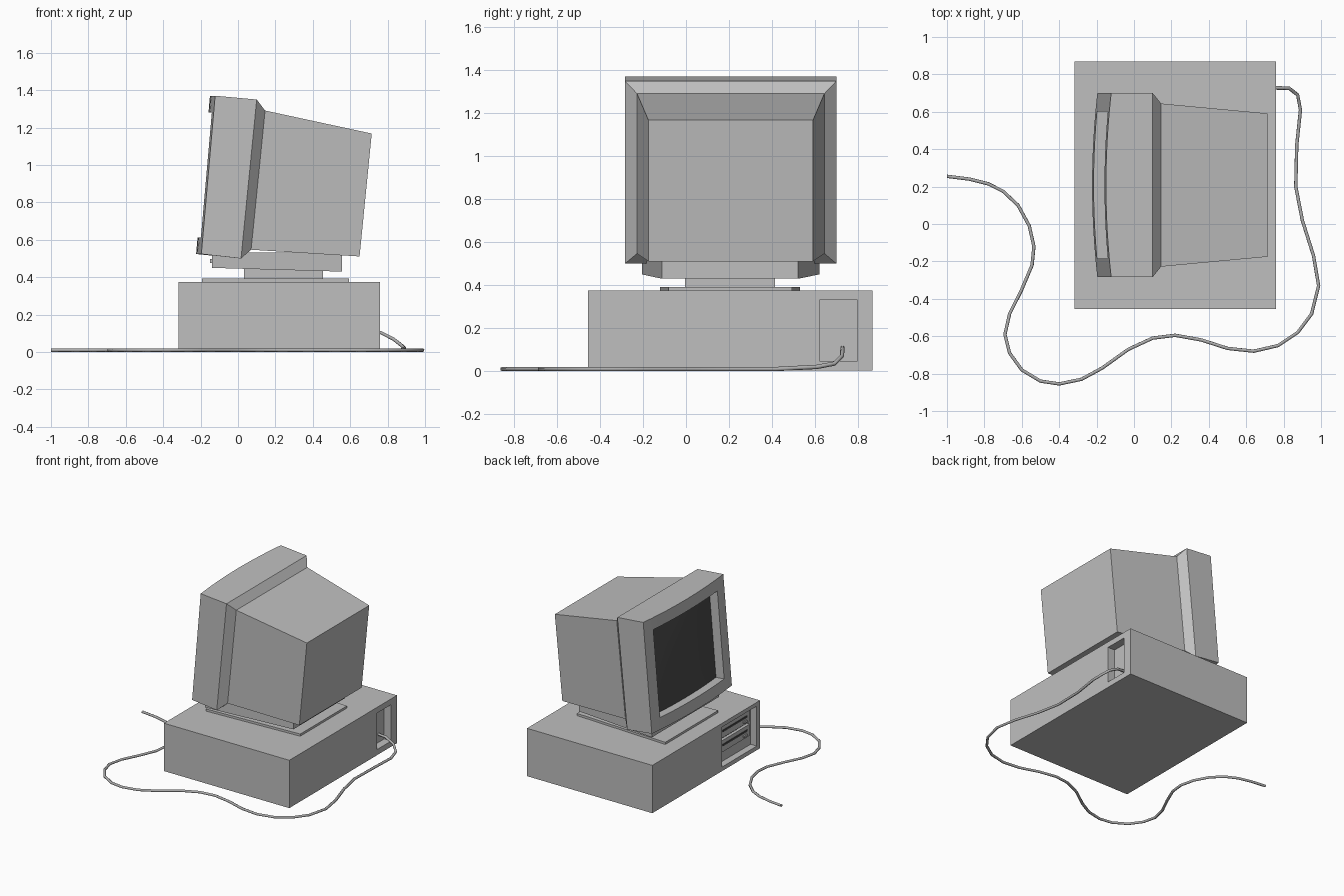
import bpy, bmesh, math
from mathutils import Vector

if "Cube" in bpy.data.objects:
    bpy.data.objects.remove(bpy.data.objects["Cube"])


def material(name, v):
    m = bpy.data.materials.new(name)
    m.diffuse_color = (v, v, v, 1)
    m.use_nodes = True
    m.node_tree.nodes["Principled BSDF"].inputs["Base Color"].default_value = m.diffuse_color
    return m


CASE = material("case grey", 0.52)
DARK = material("screen dark grey", 0.07)
CABLE = material("cable grey", 0.42)


def finish(name, bm, mat, smooth=False):
    bmesh.ops.remove_doubles(bm, verts=bm.verts, dist=1e-5)
    bmesh.ops.recalc_face_normals(bm, faces=bm.faces)
    me = bpy.data.meshes.new(name)
    bm.to_mesh(me)
    bm.free()
    me.materials.append(mat)
    ob = bpy.data.objects.new(name, me)
    bpy.context.collection.objects.link(ob)
    if smooth:
        bpy.ops.object.select_all(action='DESELECT')
        ob.select_set(True)
        bpy.context.view_layer.objects.active = ob
        bpy.ops.object.shade_smooth_by_angle(angle=math.radians(25))
    return ob


def loft(name, sections, mat=CASE, caps=(True, True)):
    """Sections run along x: (x_top, z_top, x_bottom, z_bottom, y_min, y_max)."""
    bm = bmesh.new()
    rings = []
    for xt, zt, xb, zb, y0, y1 in sections:
        rings.append([bm.verts.new(p) for p in
                      ((xt, y0, zt), (xt, y1, zt), (xb, y1, zb), (xb, y0, zb))])
    for a, b in zip(rings, rings[1:]):
        for i in range(4):
            j = (i + 1) % 4
            bm.faces.new((a[i], a[j], b[j], b[i]))
    if caps[0]:
        bm.faces.new(rings[0])
    if caps[1]:
        bm.faces.new(rings[-1])
    return finish(name, bm, mat)


def box(name, x0, x1, y0, y1, z0, z1, mat=CASE):
    return loft(name, [(x0, z1, x0, z0, y0, y1), (x1, z1, x1, z0, y0, y1)], mat)


# Desktop case with a drive recess at the front and a socket recess at the back
case = box("computer_case", -0.318, 0.76, -0.455, 0.868, 0.003, 0.375)
cutters = [box("drive_cutter", -0.40, -0.265, -0.415, 0.012, 0.035, 0.345),
           box("socket_cutter", 0.70, 0.80, 0.62, 0.797, 0.047, 0.33)]
for c in cutters:
    c.hide_render = True
    mod = case.modifiers.new("recess", 'BOOLEAN')
    mod.operation = 'DIFFERENCE'
    mod.solver = 'EXACT'
    mod.object = c
dg = bpy.context.evaluated_depsgraph_get()
baked = bpy.data.meshes.new_from_object(case.evaluated_get(dg))
case.modifiers.clear()
case.data = baked
for c in cutters:
    bpy.data.objects.remove(c)

# Drives inside the front recess
for i, z in enumerate((0.235, 0.125)):
    box(f"drive_{i}", -0.288, -0.26, -0.37, -0.005, z, z + 0.09)
    box(f"drive_slot_{i}", -0.292, -0.286, -0.34, -0.04, z + 0.045, z + 0.06, DARK)
    box(f"drive_button_{i}", -0.298, -0.286, -0.33, -0.29, z + 0.015, z + 0.03)

# Stand: tapered plate, neck and tilting tray
loft("stand_plate", [(-0.193, 0.392, -0.193, 0.37, -0.12, 0.53),
                     (0.593, 0.392, 0.593, 0.37, -0.082, 0.492)])
box("stand_neck", 0.032, 0.455, -0.005, 0.414, 0.385, 0.445)
loft("tilt_tray", [(-0.138, 0.53, -0.14, 0.45, -0.205, 0.62),
                   (0.555, 0.535, 0.555, 0.43, -0.112, 0.522)])
box("tray_catch", -0.15, -0.135, 0.14, 0.275, 0.475, 0.497)

# Monitor shell: chamfer behind the bezel, then a tapered back
YC, HALF = 0.208, 0.492
BACK_T, BACK_B = (0.10, 1.35), (0.016, 0.50)
loft("monitor_shell", [
    (*BACK_T, *BACK_B, YC - HALF, YC + HALF),
    (0.145, 1.291, 0.07, 0.547, YC - 0.436, YC + 0.436),
    (0.715, 1.168, 0.65, 0.511, YC - 0.383, YC + 0.383)], caps=(False, True))

# Bezel: bowed front with a recessed opening
TOP, BOT = Vector((-0.122, 0, 1.37)), Vector((-0.196, 0, 0.524))
INWARD = Vector((1, 0, -0.09))
US = [-1, -0.9] + [-0.8 + 0.16 * i for i in range(11)] + [0.9, 1]
VS = (0, 0.105, 0.895, 1)
DEPTH = 0.075


def front(u, v, depth=0.0):
    p = BOT.lerp(TOP, v) + INWARD * depth
    p.x -= 0.028 * (1 - u * u)
    p.y = YC + u * HALF
    return p


def back(u, v):
    x, z = BACK_T if v else BACK_B
    return Vector((x, YC + u * HALF, z))


def quad(bm, *pts):
    bm.faces.new([bm.verts.new(p) for p in pts])


bm = bmesh.new()
for a, b in zip(US, US[1:]):
    inside = max(abs(a), abs(b)) < 0.81
    for lo, hi in zip(VS, VS[1:]):
        if not (inside and lo == VS[1]):
            quad(bm, front(a, lo), front(b, lo), front(b, hi), front(a, hi))
    for v in (0, 1):
        quad(bm, front(a, v), front(b, v), back(b, v), back(a, v))
    if inside:
        for v in VS[1:3]:
            quad(bm, front(a, v), front(b, v), front(b, v, DEPTH), front(a, v, DEPTH))
for s in (-1, 1):
    bm.faces.new([bm.verts.new(p) for p in
                  [front(s, v) for v in VS] + [back(s, 1), back(s, 0)]])
    u = 0.8 * s
    quad(bm, front(u, VS[1]), front(u, VS[2]), front(u, VS[2], DEPTH), front(u, VS[1], DEPTH))
finish("monitor_bezel", bm, CASE, True)

# Bulging screen at the back of the opening
bm = bmesh.new()
N = 10


def glass(i, j):
    s, t = 2 * i / N - 1, 2 * j / N - 1
    v = VS[1] + (VS[2] - VS[1]) * j / N
    return front(0.8 * s, v, DEPTH - 0.005 - 0.02 * (1 - s * s) * (1 - t * t))


for i in range(N):
    for j in range(N):
        quad(bm, glass(i, j), glass(i + 1, j), glass(i + 1, j + 1), glass(i, j + 1))
screen = finish("screen", bm, DARK, True)
if sum((p.normal.x for p in screen.data.polygons)) > 0:
    screen.data.flip_normals()

# Power cable winding round the case on the ground
lead = [(0.69, 0.728, 0.11), (0.76, 0.728, 0.105), (0.83, 0.725, 0.07),
        (0.875, 0.69, 0.035), (0.89, 0.61, 0.02)]
ground = [(0.87, 0.42), (0.865, 0.2), (0.90, 0.02), (0.96, -0.17), (0.987, -0.33),
          (0.95, -0.48), (0.875, -0.58), (0.77, -0.65), (0.64, -0.68), (0.5, -0.665),
          (0.36, -0.62), (0.22, -0.595), (0.1, -0.61), (-0.03, -0.67), (-0.17, -0.77),
          (-0.28, -0.83), (-0.4, -0.855), (-0.5, -0.84), (-0.6, -0.78), (-0.665, -0.69),
          (-0.69, -0.59), (-0.665, -0.48), (-0.6, -0.35), (-0.545, -0.22), (-0.535, -0.12),
          (-0.56, -0.01), (-0.62, 0.1), (-0.7, 0.175), (-0.78, 0.215), (-0.88, 0.24),
          (-1.0, 0.255)]
path = lead + [(x, y, 0.01) for x, y in ground]
cu = bpy.data.curves.new("power_cable", 'CURVE')
cu.dimensions = '3D'
cu.bevel_depth = 0.01
cu.bevel_resolution = 1
cu.use_fill_caps = True
sp = cu.splines.new('POLY')
sp.points.add(len(path) - 1)
for pt, co in zip(sp.points, path):
    pt.co = (*co, 1)
cu.materials.append(CABLE)
cable = bpy.data.objects.new("power_cable", cu)
bpy.context.collection.objects.link(cable)
bpy.ops.object.select_all(action='DESELECT')
cable.select_set(True)
bpy.context.view_layer.objects.active = cable
bpy.ops.object.convert(target='MESH')
